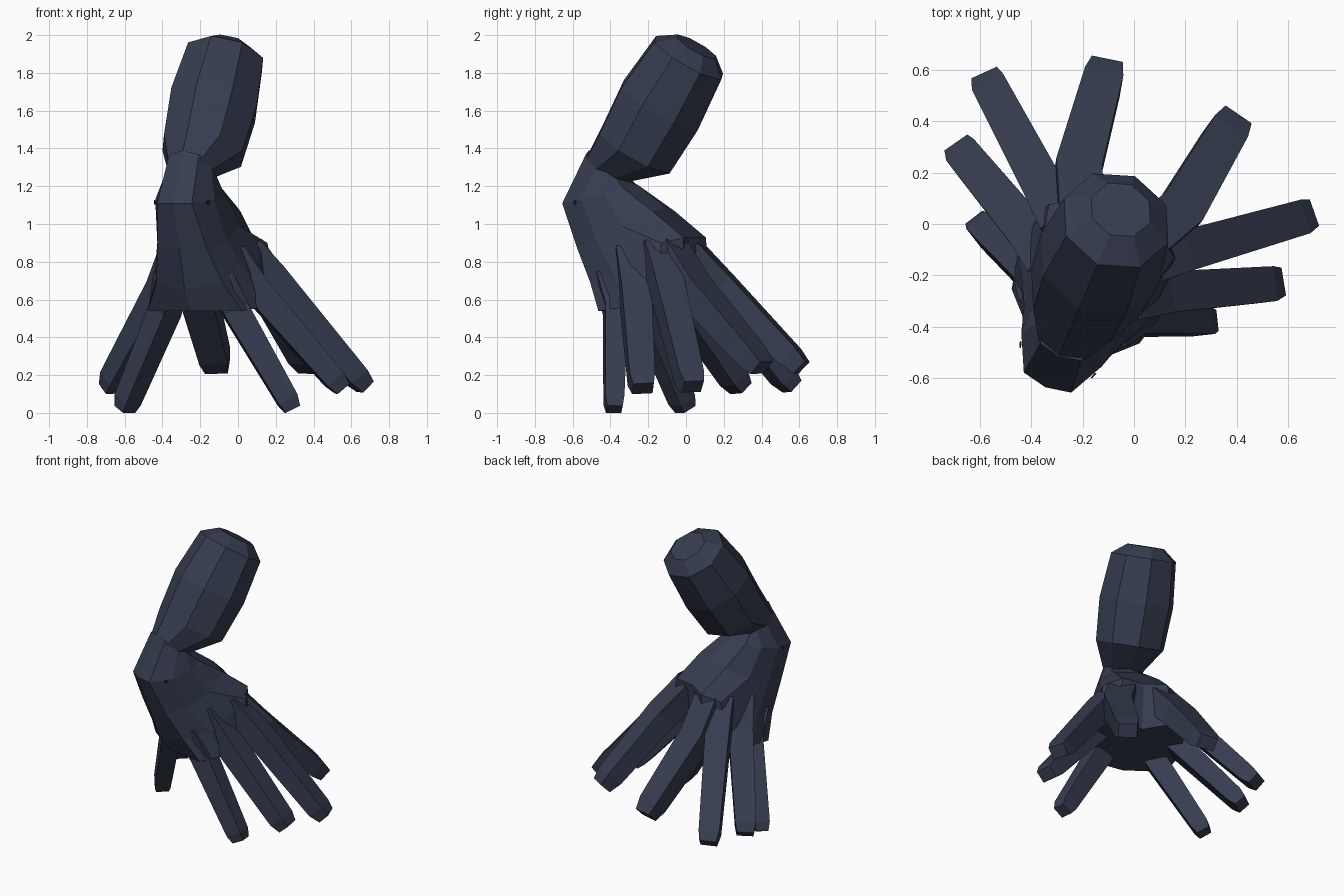
import bpy, bmesh, math
from mathutils import Vector

if "Cube" in bpy.data.objects:
    bpy.data.objects.remove(bpy.data.objects["Cube"])

skin = bpy.data.materials.new("dark slate skin")
skin.diffuse_color = (0.037, 0.046, 0.080, 1)
skin.use_nodes = True
skin.node_tree.nodes["Principled BSDF"].inputs["Base Color"].default_value = skin.diffuse_color
pupil = bpy.data.materials.new("near black eye")
pupil.diffuse_color = (0.012, 0.014, 0.025, 1)
pupil.use_nodes = True
pupil.node_tree.nodes["Principled BSDF"].inputs["Base Color"].default_value = pupil.diffuse_color

# The creature is symmetric about a vertical plane turned about 23 degrees
SIDE = Vector((0.92, -0.39, 0))
BACK = Vector((0.39, 0.92, 0))
ORIGIN = Vector((-0.075, 0, 0))


def world(p):
    return ORIGIN + SIDE * p[0] + BACK * p[1] + Vector((0, 0, p[2]))


def loft(name, rings, mat=skin):
    """Skin a list of equal closed rings and cap both ends."""
    bm = bmesh.new()
    vs = [[bm.verts.new(world(p)) for p in r] for r in rings]
    n = len(vs[0])
    for a, b in zip(vs, vs[1:]):
        for i in range(n):
            j = (i + 1) % n
            bm.faces.new((a[i], a[j], b[j], b[i]))
    bm.faces.new(vs[0])
    bm.faces.new(vs[-1])
    bmesh.ops.recalc_face_normals(bm, faces=bm.faces)
    me = bpy.data.meshes.new(name)
    bm.to_mesh(me)
    bm.free()
    me.materials.append(mat)
    ob = bpy.data.objects.new(name, me)
    bpy.context.collection.objects.link(ob)
    return ob


# Head: tilted octagonal rings (back, height, radius)
def head_ring(v, z, r):
    pts = []
    for k in range(8):
        a = k * math.pi / 4
        c, s = math.cos(a) * r, math.sin(a) * r
        pts.append((s, v - 0.85 * c, z + 0.53 * c))
    return pts


loft("head", [head_ring(*r) for r in (
    (-0.46, 1.30, 0.13), (-0.29, 1.40, 0.23), (-0.145, 1.64, 0.25),
    (0.015, 1.89, 0.22), (0.06, 1.948, 0.125))])

# Body: half outlines from front middle to back middle, mirrored
halves = [
    [(0, -.56, 1.40), (.085, -.54, 1.38), (.12, -.46, 1.33), (.12, -.40, 1.28), (.09, -.36, 1.25), (0, -.34, 1.24)],
    [(0, -.69, 1.12), (.10, -.67, 1.12), (.17, -.53, 1.14), (.17, -.40, 1.17), (.12, -.31, 1.20), (0, -.28, 1.22)],
    [(0, -.61, .89), (.14, -.57, .89), (.20, -.43, .92), (.21, -.28, 1.0), (.15, -.13, 1.08), (0, -.12, 1.10)],
    [(0, -.53, .66), (.19, -.47, .70), (.27, -.30, .74), (.265, -.03, .91), (.15, .05, .94), (0, .02, .94)],
    [(0, -.45, .55), (.27, -.39, .55), (.31, -.22, .57), (.29, -.05, .60), (.20, .06, .65), (0, -.02, .62)],
]
loft("body", [h + [(-u, v, z) for u, v, z in h[-2:0:-1]] for h in halves])


# Arms: four-sided tapering tubes through root, knee and tip
def arm(name, path, sizes, side):
    pts = [Vector((p[0] * side, p[1], p[2])) for p in path]
    flat = pts[-1] - pts[0]
    across = Vector((-flat.y, flat.x, 0)).normalized()
    rings = []
    for i, p in enumerate(pts):
        t = (pts[min(i + 1, len(pts) - 1)] - pts[max(i - 1, 0)]).normalized()
        w = (across - t * across.dot(t)).normalized()
        n = t.cross(w)
        a, b = sizes[i]
        rings.append([p + w * a * x + n * b * y
                      for x, y in ((1, 1), (-1, 1), (-1, -1), (1, -1))])
    loft(name, rings)


# name: (half width, half thickness, path)
arms = {
    "front_arm": (.06, .07, [(.14, -.40, .74), (.20, -.32, .56), (.46, -.22, .08), (.482, -.208, .03)]),
    "front_side_arm": (.08, .07, [(.15, -.26, .86), (.265, -.18, .66), (.63, .01, .19), (.665, .035, .14)]),
    "rear_side_arm": (.08, .07, [(.17, -.10, .88), (.27, -.01, .74), (.64, .29, .20), (.675, .325, .15)]),
    "rear_arm": (.09, .075, [(.13, -.04, .87), (.21, .12, .68), (.26, .49, .31), (.27, .55, .25)]),
}
for name, (w, h, path) in arms.items():
    for side, label in ((1, "right_"), (-1, "left_")):
        arm(label + name, path,
            ((w, h), (w, h), (w * .85, h * .8), (w * .68, h * .6)), side)

# Eyes: tiny thin diamond plates on the cheeks
for side, label in ((1, "right_eye"), (-1, "left_eye")):
    loft(label, [[((.154 + d + .36 * dv) * side, -.575 + dv, 1.125 + dz)
                  for dv, dz in ((-.012, 0), (0, .012), (.012, 0), (0, -.012))]
                 for d in (-.003, .004)], pupil)

# Rest the lowest arm tips on the ground
bpy.context.view_layer.update()
low = min(v.co.z for o in bpy.data.objects for v in o.data.vertices)
for o in bpy.data.objects:
    o.location.z -= low
